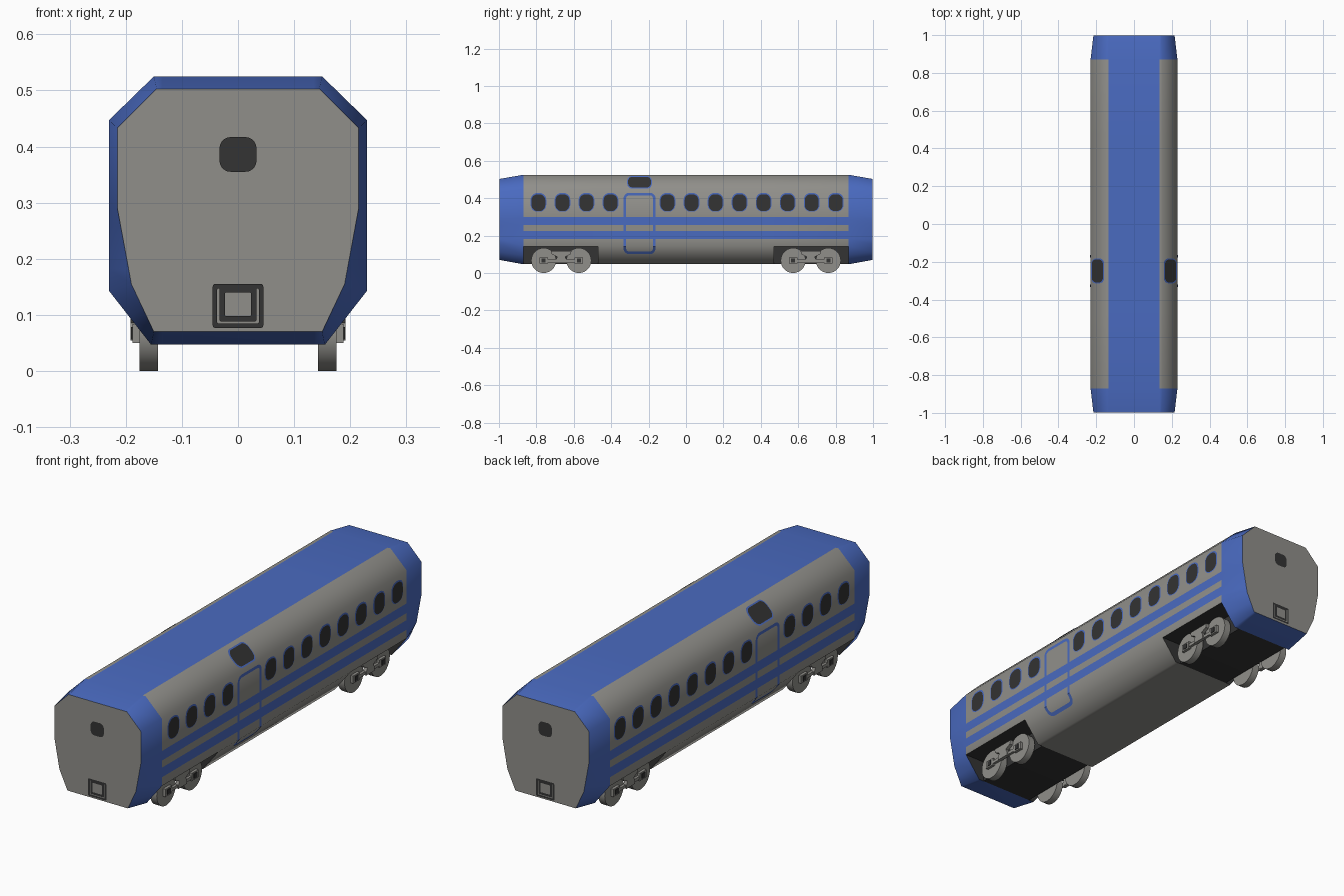
import bpy, bmesh, math
from mathutils import Matrix, Vector

if "Cube" in bpy.data.objects:
    bpy.data.objects.remove(bpy.data.objects["Cube"])


def material(name, rgb):
    m = bpy.data.materials.new(name)
    m.diffuse_color = (*rgb, 1)
    m.use_nodes = True
    m.node_tree.nodes["Principled BSDF"].inputs["Base Color"].default_value = m.diffuse_color
    return m


GRAY = material("warm_gray", (0.28, 0.275, 0.255))
BLUE = material("blue_paint", (0.068, 0.145, 0.53))
BLACK = material("dark_black", (0.033, 0.033, 0.033))


def finish(bm, name, mats, angle=None, mirror=None):
    me = bpy.data.meshes.new(name)
    bm.to_mesh(me)
    bm.free()
    for m in mats:
        me.materials.append(m)
    ob = bpy.data.objects.new(name, me)
    bpy.context.collection.objects.link(ob)
    if angle:
        bpy.ops.object.select_all(action='DESELECT')
        ob.select_set(True)
        bpy.context.view_layer.objects.active = ob
        bpy.ops.object.shade_smooth_by_angle(angle=math.radians(angle))
    if mirror is not None:
        mod = ob.modifiers.new("mirror", 'MIRROR')
        mod.use_axis = [i == mirror for i in range(3)]
        mod.use_mirror_merge = False
    return ob


def bisect(bm, co, no):
    bmesh.ops.bisect_plane(bm, geom=bm.verts[:] + bm.edges[:] + bm.faces[:],
                           dist=1e-5, plane_co=co, plane_no=no)


# ---- Car body: half sections (x, z) lofted along y, with wheel bays stepped in
END_Y, BAY_IN, BAY_OUT = 0.997, 0.47, 0.87
TOP = [(0.15, 0.525), (0.23, 0.447), (0.23, 0.29), (0.23, 0.143)]
FULL = TOP + [(0.1925, 0.095), (0.155, 0.047)]
BAY = TOP + [(0.13, 0.143), (0.13, 0.047)]
TIP = [(0.145, 0.503), (0.215, 0.433), (0.215, 0.29), (0.19, 0.155),
       (0.17, 0.1125), (0.15, 0.07)]
half = [(END_Y, TIP), (BAY_OUT, FULL), (BAY_OUT, BAY), (BAY_IN, BAY), (BAY_IN, FULL)]
stations = [(-y, s) for y, s in half] + half[::-1]

bm = bmesh.new()
rings = [[bm.verts.new((x, y, z)) for x, z in s] +
         [bm.verts.new((-x, y, z)) for x, z in reversed(s)] for y, s in stations]
n = len(rings[0])
for a, b in zip(rings, rings[1:]):
    for i in range(n):
        j = (i + 1) % n
        bm.faces.new((a[i], a[j], b[j], b[i]))
bm.faces.new(rings[0])
bm.faces.new(rings[-1][::-1])
bmesh.ops.remove_doubles(bm, verts=bm.verts[:], dist=1e-5)
bmesh.ops.dissolve_degenerate(bm, edges=bm.edges[:], dist=1e-5)
bmesh.ops.recalc_face_normals(bm, faces=bm.faces[:])
# cut the paint borders: roof band and side stripes
for x in (-0.135, 0.135):
    bisect(bm, (x, 0, 0), (1, 0, 0))
STRIPES = [(0.182, 0.225), (0.257, 0.30)]
for pair in STRIPES:
    for z in pair:
        bisect(bm, (0, 0, z), (0, 0, 1))
for f in bm.faces:
    c = f.calc_center_median()
    ay = abs(c.y)
    if abs(f.normal.y) > 0.9 and ay > 0.95:
        f.material_index = 0                       # flat ends
    elif BAY_IN - 0.001 < ay < BAY_OUT + 0.001 and c.z < 0.1435:
        f.material_index = 2                       # wheel bays
    elif ay > BAY_OUT:
        f.material_index = 1                       # tapered ends
    elif c.z > 0.5 and abs(c.x) < 0.135:
        f.material_index = 1                       # roof band
    elif any(lo < c.z < hi for lo, hi in STRIPES):
        f.material_index = 1                       # side stripes
finish(bm, "car_body", [GRAY, BLUE, BLACK], angle=58)


# ---- Thin painted plates
def rounded(u, v, w, h, r, seg=5):
    pts = []
    for k, (sx, sy) in enumerate([(1, 1), (-1, 1), (-1, -1), (1, -1)]):
        for i in range(seg + 1):
            a = math.pi / 2 * (k + i / seg)
            pts.append((u + sx * (w / 2 - r) + r * math.cos(a),
                        v + sy * (h / 2 - r) + r * math.sin(a)))
    return pts


def plate(bm, to3d, u, v, w, h, r, rim=0):
    """Rounded plate, or a rounded ring when rim is given."""
    outer = [bm.verts.new(to3d(*p)) for p in rounded(u, v, w, h, r)]
    if not rim:
        bm.faces.new(outer)
        return
    inner = [bm.verts.new(to3d(*p)) for p in
             rounded(u, v, w - 2 * rim, h - 2 * rim, max(r - rim, 0.002))]
    for i in range(len(outer)):
        j = (i + 1) % len(outer)
        bm.faces.new((outer[i], outer[j], inner[j], inner[i]))


def side_x(z):
    if z > 0.447:
        return 0.23 - (z - 0.447) * 0.08 / 0.078
    if z < 0.143:
        return 0.23 - (0.143 - z) * 0.075 / 0.096
    return 0.23


def side_plates(name, mat, specs, lift):
    bm = bmesh.new()
    for s in specs:
        plate(bm, lambda u, v: (0, u, v), *s)
    for z in (0.143, 0.447):
        bisect(bm, (0, 0, z), (0, 0, 1))
    for v in bm.verts:
        v.co.x = side_x(v.co.z) + lift
    finish(bm, name, [mat], mirror=0)


def end_plates(name, mat, specs):
    bm = bmesh.new()
    for s in specs:
        plate(bm, lambda u, v: (u, -END_Y - 0.003, v), *s)
    finish(bm, name, [mat], mirror=1)


window_y = [-0.789 + 0.1285 * i for i in range(4)] + [-0.099 + 0.1285 * i for i in range(8)]
DOOR_Y = -0.2485
side_plates("window_rims", BLUE, [(y, 0.378, 0.084, 0.1, 0.036, 0.012) for y in window_y], 0.0015)
side_plates("window_glass", BLACK, [(y, 0.376, 0.074, 0.09, 0.032) for y in window_y], 0.003)
side_plates("door_frame", BLUE, [(DOOR_Y, 0.265, 0.171, 0.328, 0.03, 0.014)], 0.002)
side_plates("roof_vent_rim", BLUE, [(DOOR_Y, 0.485, 0.132, 0.066, 0.025, 0.012)], 0.0015)
side_plates("roof_vent", BLACK, [(DOOR_Y, 0.486, 0.122, 0.057, 0.023)], 0.004)
end_plates("end_window", BLACK, [(0, 0.386, 0.066, 0.062, 0.02)])
end_plates("end_grille", BLACK, [(0, 0.116, 0.09, 0.078, 0.004, 0.008),
                                 (0, 0.119, 0.066, 0.062, 0.004, 0.01)])

# ---- Bogies: wheels, axle boxes and side frames on the right, mirrored left
bogies = (-0.667, 0.667)
axles = [b + d for b in bogies for d in (-0.094, 0.094)]
R = 0.067

bm = bmesh.new()
for y in axles:
    bmesh.ops.create_cone(bm, cap_ends=True, segments=28, radius1=R, radius2=R, depth=0.033,
                          matrix=Matrix.Translation((0.159, y, R)) @ Matrix.Rotation(math.pi / 2, 4, 'Y'))
finish(bm, "wheels", [GRAY], angle=35, mirror=0)


def boxes(name, mat, specs):
    bm = bmesh.new()
    for c, s in specs:
        bmesh.ops.create_cube(bm, size=1, matrix=Matrix.Translation(c) @ Matrix.Diagonal((*s, 1)))
    finish(bm, name, [mat], mirror=0)


boxes("axle_boxes", GRAY, [((0.181, y, R), (0.014, 0.046, 0.034)) for y in axles])
boxes("axle_caps", BLACK, [((0.188, y, R), (0.006, 0.022, 0.022)) for y in axles])
boxes("bogie_bars", GRAY, [((0.181, y, 0.064), (0.012, 0.19, 0.014)) for y in bogies])

# waisted spring blocks between the wheels
bm = bmesh.new()
profile = [(0.055, 0.118), (0.05, 0.1), (0.022, 0.086), (0.03, 0.068), (0.03, 0.054)]
for b in bogies:
    pts = [(b + y, z) for y, z in profile[::-1]] + [(b - y, z) for y, z in profile]
    face = bm.faces.new([bm.verts.new((0.176, y, z)) for y, z in pts])
    ext = bmesh.ops.extrude_face_region(bm, geom=[face])
    bmesh.ops.translate(bm, vec=Vector((0.016, 0, 0)),
                        verts=[v for v in ext["geom"] if isinstance(v, bmesh.types.BMVert)])
bmesh.ops.recalc_face_normals(bm, faces=bm.faces[:])
finish(bm, "spring_blocks", [GRAY], mirror=0)
